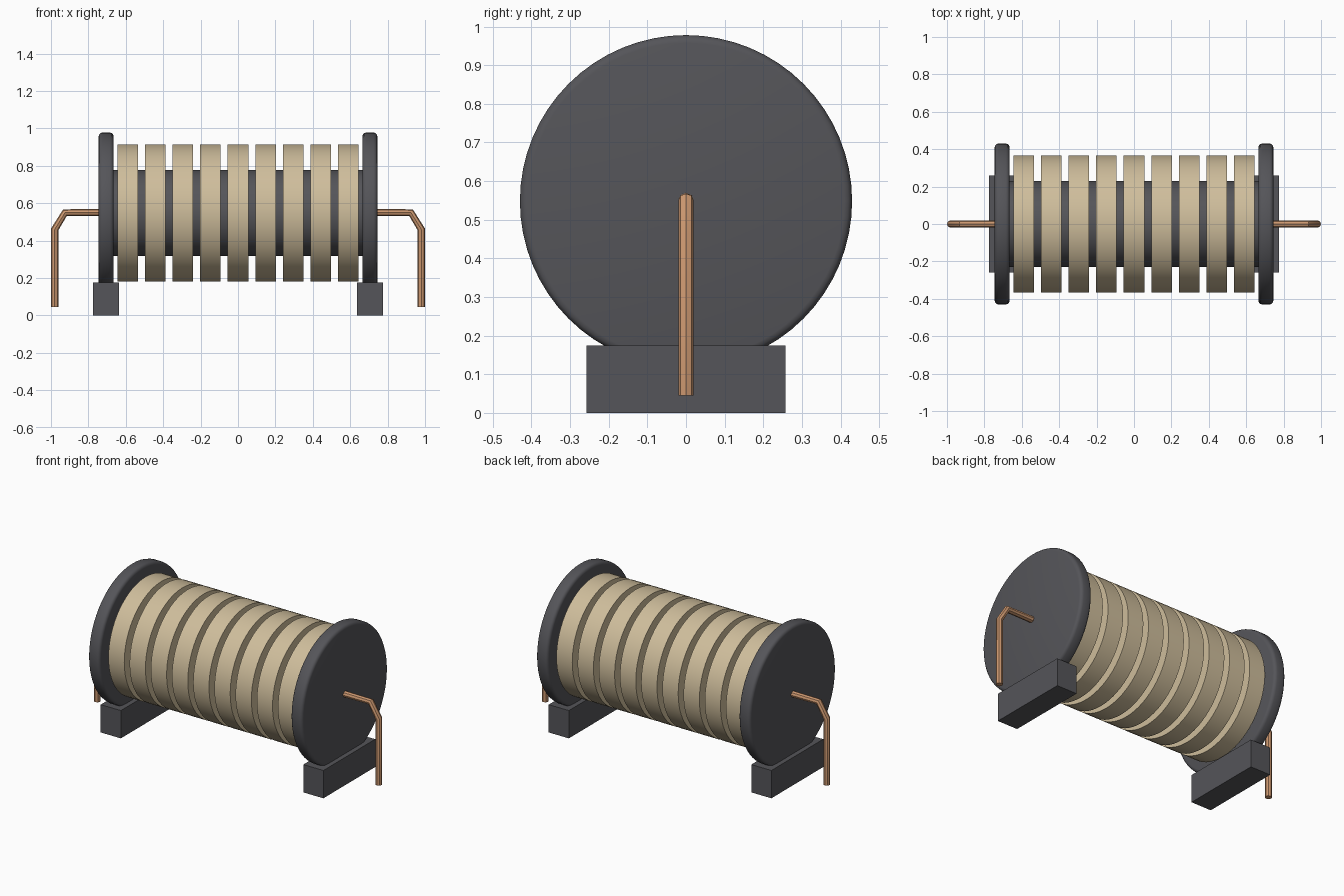
import bpy
import math

if "Cube" in bpy.data.objects:
    bpy.data.objects.remove(bpy.data.objects["Cube"], do_unlink=True)

AXIS_Z = 0.548


def material(name, rgb):
    mat = bpy.data.materials.new(name)
    mat.use_nodes = True
    colour = (*rgb, 1)
    mat.diffuse_color = colour
    mat.node_tree.nodes["Principled BSDF"].inputs["Base Color"].default_value = colour
    return mat


plastic = material("dark grey plastic", (0.09, 0.09, 0.1))
winding = material("tan winding", (0.62, 0.51, 0.33))
copper = material("copper", (0.6, 0.31, 0.16))


def finish(name, mat, bevel=0, segments=3):
    obj = bpy.context.object
    obj.name = name
    obj.data.materials.append(mat)
    if bevel:
        mod = obj.modifiers.new("rounded rim", "BEVEL")
        mod.width = bevel
        mod.segments = segments
        mod.limit_method = "ANGLE"
        mod.angle_limit = math.radians(40)
        bpy.ops.object.modifier_apply(modifier=mod.name)
    bpy.ops.object.shade_smooth_by_angle(angle=math.radians(35))
    return obj


def disc(name, x, radius, width, mat, bevel=0):
    bpy.ops.mesh.primitive_cylinder_add(
        vertices=64, radius=radius, depth=width,
        location=(x, 0, AXIS_Z), rotation=(0, math.pi / 2, 0))
    return finish(name, mat, bevel)


def lead(name, side):
    curve = bpy.data.curves.new(name, "CURVE")
    curve.dimensions = "3D"
    curve.bevel_depth = 0.02
    curve.bevel_resolution = 2
    curve.use_fill_caps = True
    path = [(0.7, 0.55), (0.925, 0.55), (0.98, 0.46), (0.98, 0.045)]
    spline = curve.splines.new("POLY")
    spline.points.add(len(path) - 1)
    for point, (x, z) in zip(spline.points, path):
        point.co = (side * x, 0, z, 1)
    obj = bpy.data.objects.new(name, curve)
    bpy.context.collection.objects.link(obj)
    bpy.ops.object.select_all(action="DESELECT")
    obj.select_set(True)
    bpy.context.view_layer.objects.active = obj
    bpy.ops.object.convert(target="MESH")
    finish(name, copper)


# Core and the turns wound round it
disc("core", 0, 0.23, 1.4, plastic)
for i in range(9):
    disc(f"winding_{i + 1}", (i - 4) * 0.1475, 0.367, 0.11, winding)

# End flanges, feet and bent wire leads
for label, side in (("left", 1), ("right", -1)):
    disc(f"{label}_flange", side * 0.705, 0.43, 0.08, plastic, 0.02)
    bpy.ops.mesh.primitive_cube_add(size=1, location=(side * 0.705, 0, 0.0875))
    bpy.context.object.scale = (0.14, 0.516, 0.175)
    bpy.ops.object.transform_apply(location=False, rotation=False, scale=True)
    finish(f"{label}_foot", plastic)
    lead(f"{label}_wire_lead", side)
